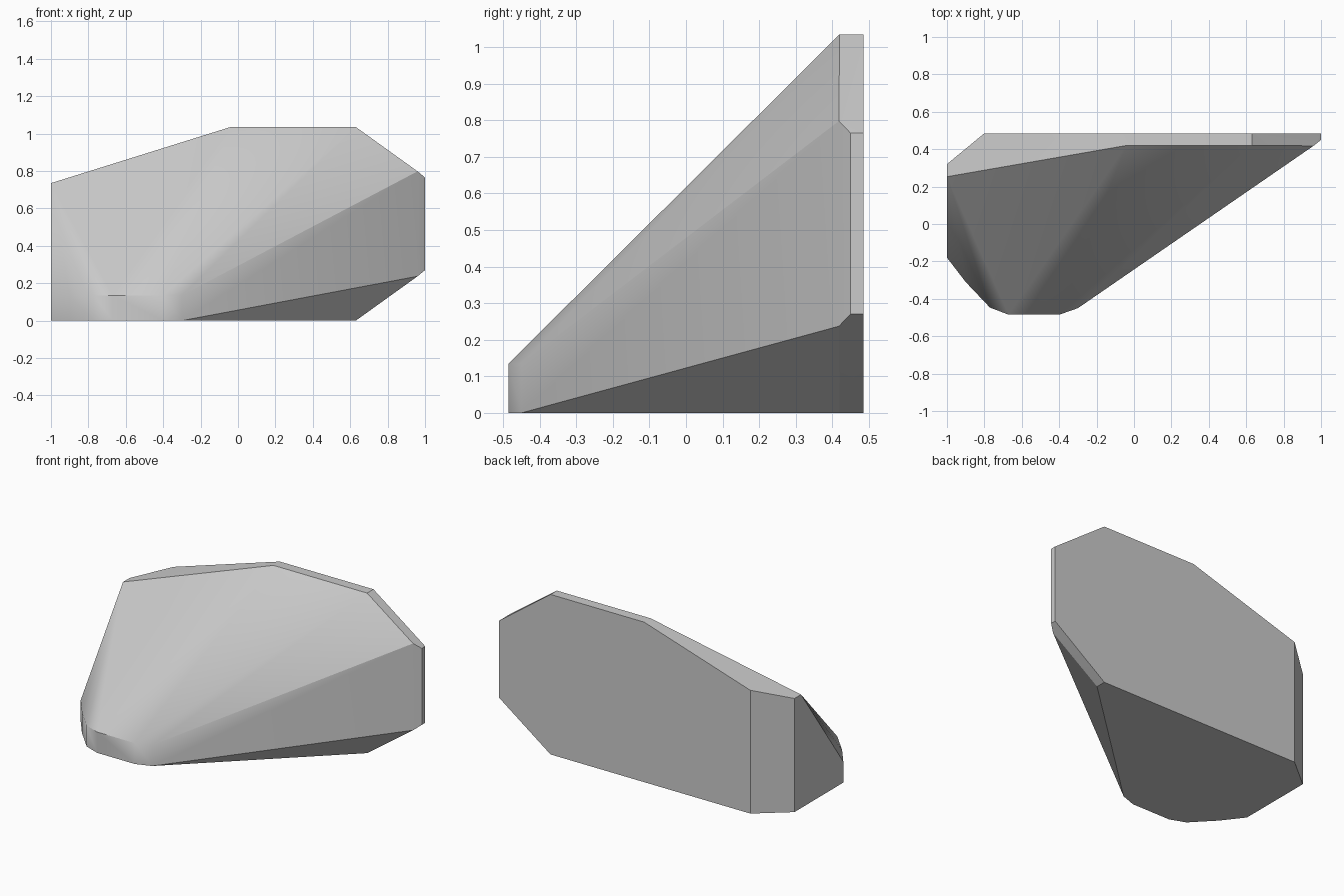
import bpy
import bmesh
import math

cube = bpy.data.objects.get("Cube")
if cube:
    bpy.data.objects.remove(cube, do_unlink=True)

TOP, BACK, LIP = 1.035, 0.485, 0.135


def slope_z(x):
    """Height of the slanted top edge on the left-hand end."""
    return TOP + 0.3125 * (x + 0.04)


# Rounded toe: one outline, repeated at the ground and at the lip
toe = [(-1, -0.18), (-0.9, -0.31), (-0.77, -0.447), (-0.67, -BACK),
       (-0.4, -BACK), (-0.3, -0.45)]
points = [(x, y, z) for x, y in toe for z in (0, LIP)]

# Chamfered end: mirrored about the middle height
for x, y, z in [(0.63, 0.42, 0), (0.63, BACK, 0), (0.96, 0.418, 0.237),
                (1, 0.45, 0.27), (1, BACK, 0.27)]:
    points += [(x, y, z), (x, y, TOP - z)]

# Slanted end and the start of the level crest
for x, y in [(-0.8, BACK), (-1, 0.32)]:
    points += [(x, y, 0), (x, y, slope_z(x))]
points += [(-1, 0.253, slope_z(-1)), (-0.04, 0.42, TOP), (-0.04, BACK, TOP)]

# Solid shell around the outline points
bm = bmesh.new()
for p in points:
    bm.verts.new(p)
hull = bmesh.ops.convex_hull(bm, input=bm.verts)
spare = {g for g in hull["geom_interior"] + hull["geom_unused"]
         if isinstance(g, bmesh.types.BMVert)}
bmesh.ops.delete(bm, geom=list(spare), context="VERTS")
bmesh.ops.dissolve_limit(bm, angle_limit=math.radians(1),
                         verts=bm.verts, edges=bm.edges)
bmesh.ops.recalc_face_normals(bm, faces=bm.faces)
mesh = bpy.data.meshes.new("faceted_block")
bm.to_mesh(mesh)
bm.free()
block = bpy.data.objects.new("faceted_block", mesh)
bpy.context.collection.objects.link(block)

# Plain grey surface
grey = bpy.data.materials.new("light_grey")
grey.use_nodes = True
colour = (0.6, 0.6, 0.6, 1)
grey.diffuse_color = colour
for node in grey.node_tree.nodes:
    if node.type == "BSDF_PRINCIPLED":
        node.inputs["Base Color"].default_value = colour
mesh.materials.append(grey)

# Soft shading with crisp main edges
bpy.ops.object.select_all(action="DESELECT")
block.select_set(True)
bpy.context.view_layer.objects.active = block
bpy.ops.object.shade_smooth_by_angle(angle=math.radians(30))
